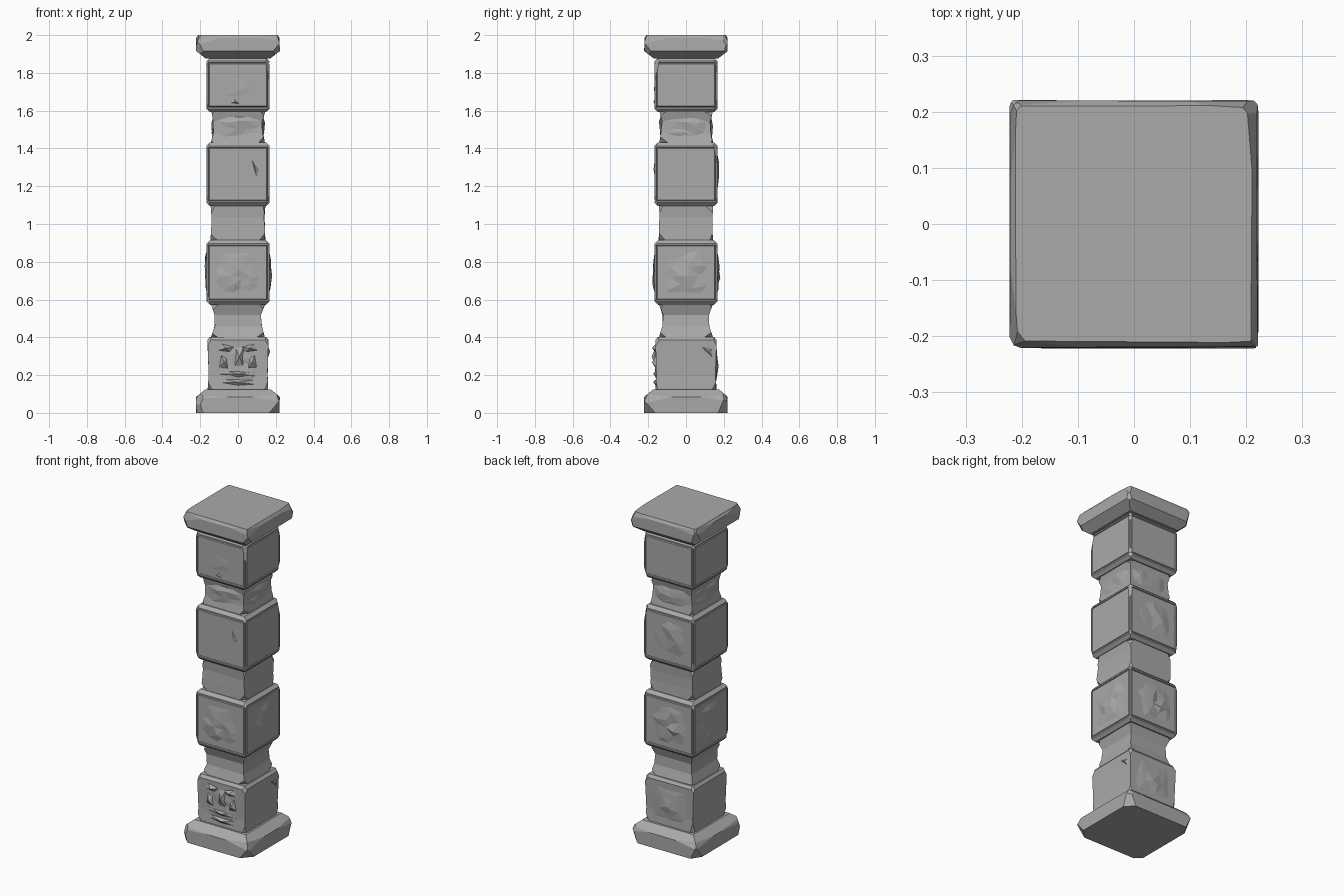
import bpy, bmesh, math, random
from mathutils import Vector

random.seed(7)
cube = bpy.data.objects.get("Cube")
if cube:
    bpy.data.objects.remove(cube, do_unlink=True)

stone = bpy.data.materials.new("grey stone")
stone.use_nodes = True
GREY = (0.4, 0.4, 0.4, 1)
stone.diffuse_color = GREY
stone.node_tree.nodes["Principled BSDF"].inputs["Base Color"].default_value = GREY

UP = Vector((0, 0, 1))
SIDES = {"front": Vector((0, -1, 0)), "left": Vector((1, 0, 0)),
         "back": Vector((0, 1, 0)), "right": Vector((-1, 0, 0))}
CORNERS = [(-1, -1), (1, -1), (1, 1), (-1, 1)]


def finish(bm, name):
    bmesh.ops.recalc_face_normals(bm, faces=bm.faces)
    mesh = bpy.data.meshes.new(name)
    bm.to_mesh(mesh)
    bm.free()
    mesh.materials.append(stone)
    obj = bpy.data.objects.new(name, mesh)
    bpy.context.collection.objects.link(obj)
    return obj


def on_side(side, u, z, depth):
    """Point on a side: u across, z up, depth out from the axis."""
    n = SIDES[side]
    return UP.cross(n) * u + n * depth + UP * z


def loft(profile, wobble=0.0):
    """Square rings (z, half width) joined into a closed block."""
    bm = bmesh.new()
    rings = []
    for z, half in profile:
        rings.append([bm.verts.new((x * (half - random.uniform(0, wobble)),
                                    y * (half - random.uniform(0, wobble)), z))
                      for x, y in CORNERS])
    for a, b in zip(rings, rings[1:]):
        for i in range(4):
            j = (i + 1) % 4
            bm.faces.new((a[i], a[j], b[j], b[i]))
    bm.faces.new(rings[0][::-1])
    bm.faces.new(rings[-1])
    bmesh.ops.recalc_face_normals(bm, faces=bm.faces)
    return bm


def chip(bm, point, normal):
    """Break off everything beyond a plane and close the cut."""
    cut = bmesh.ops.bisect_plane(bm, geom=bm.verts[:] + bm.edges[:] + bm.faces[:],
                                 plane_co=point, plane_no=normal, clear_outer=True)
    edges = [e for e in cut["geom_cut"] if isinstance(e, bmesh.types.BMEdge)]
    if edges:
        bmesh.ops.holes_fill(bm, edges=edges, sides=0)


def chip_corners(bm, z0, z1, half, size, count=2):
    for x, y in CORNERS:
        for k in range(count):
            z = z0 if k % 2 else z1
            lean = random.uniform(0.15, 0.8) * (-1 if k % 2 else 1)
            normal = Vector((x * random.uniform(0.5, 1), y * random.uniform(0.5, 1), lean))
            bite = random.uniform(0.4, 1) * size
            chip(bm, Vector((x * (half - bite), y * (half - bite), z)), normal)


def framed_block(name, z0, z1, half, framed):
    """Chamfered block with a fine groove framing the chosen sides."""
    c = 0.018
    bm = loft([(z0, half - c), (z0 + c, half), (z1 - c, half), (z1, half - c)])
    for side in framed:
        face = max(bm.faces, key=lambda f: f.normal.dot(SIDES[side]) * f.calc_area())
        for thick, depth in ((0.011, 0), (0.004, -0.006), (0.005, 0.006)):
            bmesh.ops.inset_region(bm, faces=[face], thickness=thick, depth=depth)
    chip_corners(bm, z0 + c, z1 - c, half, 0.012)
    return finish(bm, name)


def rough_patch(name, side, z0, z1, half, depth, bulge, cells=5):
    """Hewn stone surface swelling from its sunken border."""
    bm = bmesh.new()
    grid = []
    for r in range(cells + 1):
        row = []
        for c in range(cells + 1):
            rim = r in (0, cells) or c in (0, cells)
            jog = 0 if rim else 0.3 / cells
            u = (c / cells + random.uniform(-jog, jog)) * 2 - 1
            v = r / cells + random.uniform(-jog, jog)
            swell = math.sin(math.pi * v) * math.cos(u * math.pi / 2)
            d = -0.003 if rim else bulge * swell * random.uniform(0.1, 1.1)
            row.append(bm.verts.new(on_side(side, u * half, z0 + v * (z1 - z0), depth + d)))
        grid.append(row)
    for r in range(cells):
        for c in range(cells):
            bm.faces.new((grid[r][c], grid[r][c + 1], grid[r + 1][c + 1], grid[r + 1][c]))
    bmesh.ops.triangulate(bm, faces=bm.faces)
    obj = finish(bm, name)
    # keep the open sheet facing outward
    if sum((p.normal.dot(SIDES[side]) for p in obj.data.polygons)) < 0:
        obj.data.flip_normals()


def shard(name, side, outline, depth, height, peak=0):
    """Low splinter of stone: an outline fanned up to a raised point."""
    bm = bmesh.new()
    rim = [bm.verts.new(on_side(side, u, z, depth - 0.003)) for u, z in outline]
    u = sum(p[0] for p in outline) / len(outline)
    z = sum(p[1] for p in outline) / len(outline) + peak
    top = bm.verts.new(on_side(side, u, z, depth + height))
    for a, b in zip(rim, rim[1:] + rim[:1]):
        bm.faces.new((a, b, top))
    bm.faces.new(rim[::-1])
    finish(bm, name)


# Plinth and capital: slabs with broken corners and edges
for name, profile, z0, z1 in (
        ("plinth", [(0, 0.222), (0.085, 0.222), (0.125, 0.175)], 0.03, 0.085),
        ("capital", [(1.875, 0.17), (1.915, 0.222), (1.985, 0.222), (2.0, 0.212)], 1.915, 1.985)):
    bm = loft(profile, 0.004)
    chip_corners(bm, z0, z1, 0.222, 0.022)
    for side, n in SIDES.items():
        for k in (-1, 1):
            tilt = n + UP.cross(n) * k * random.uniform(0.03, 0.09) + UP * random.uniform(0.2, 0.6)
            chip(bm, on_side(side, k * 0.1, z1, 0.219), tilt)
    finish(bm, name)

# Recessed necks between the blocks, pinched and chipped
for name, z0, z1, pinch in (("lower_neck", 0.39, 0.585, 0.02),
                            ("middle_neck", 0.9, 1.11, 0.004),
                            ("upper_neck", 1.42, 1.605, 0.014)):
    mid = (z0 + z1) / 2
    bm = loft([(z0, 0.148), (mid - 0.03, 0.148 - pinch), (mid + 0.03, 0.146 - pinch),
               (z1, 0.148)], 0.006)
    chip_corners(bm, z0 + 0.04, z1 - 0.04, 0.147, 0.012)
    finish(bm, name)
for side in SIDES:
    rough_patch("upper_neck_" + side + "_face", side, 1.44, 1.58, 0.12, 0.131, 0.018, 4)

# Bottom block: straight shaft, slightly tapered
bm = loft([(0.11, 0.163), (0.2, 0.158), (0.385, 0.163), (0.402, 0.15)], 0.003)
chip_corners(bm, 0.14, 0.38, 0.161, 0.012)
finish(bm, "bottom_block")

# Three framed blocks
ALL = list(SIDES)
framed_block("lower_block", 0.572, 0.915, 0.166, ALL)
framed_block("middle_block", 1.095, 1.432, 0.166, ALL)
framed_block("top_block", 1.592, 1.88, 0.166, ALL)

# Hewn surfaces
for side in ALL:
    rough_patch("lower_block_" + side + "_face", side, 0.62, 0.87, 0.135, 0.165, 0.018)
rough_patch("middle_block_back_face", "back", 1.14, 1.39, 0.135, 0.165, 0.016, 4)
rough_patch("top_block_front_face", "front", 1.64, 1.83, 0.13, 0.165, 0.005, 3)
rough_patch("bottom_block_back_face", "back", 0.14, 0.38, 0.13, 0.158, 0.018)
rough_patch("bottom_block_front_face", "front", 0.14, 0.38, 0.12, 0.157, 0.01, 6)

# Crumbled carving on the front of the bottom block
F = "front"
shard("carving_bridge", F, [(-0.02, 0.24), (0.03, 0.24), (0.035, 0.36), (-0.015, 0.35)], 0.16, 0.022)
for k in (-1, 1):
    shard("carving_brow", F, [(k * 0.01, 0.35), (k * 0.09, 0.37), (k * 0.11, 0.33), (k * 0.04, 0.32)], 0.16, 0.02)
    shard("carving_cheek", F, [(k * 0.05, 0.23), (k * 0.1, 0.24), (k * 0.09, 0.31), (k * 0.06, 0.29)], 0.16, 0.02)
for z in (0.15, 0.195):
    shard("carving_lip", F, [(-0.1, z + 0.01), (0, z - 0.008), (0.1, z), (0.09, z + 0.025), (-0.08, z + 0.03)], 0.16, 0.014)

# Loose splinters on plain sides
shard("middle_block_splinter", F, [(0.06, 1.37), (0.12, 1.27), (0.1, 1.23)], 0.165, 0.007)
shard("top_block_splinter", F, [(-0.05, 1.64), (0.02, 1.63), (-0.02, 1.67)], 0.165, 0.008)
shard("bottom_block_splinter", "left", [(0.06, 0.36), (0.15, 0.34), (0.15, 0.28)], 0.158, 0.012)
